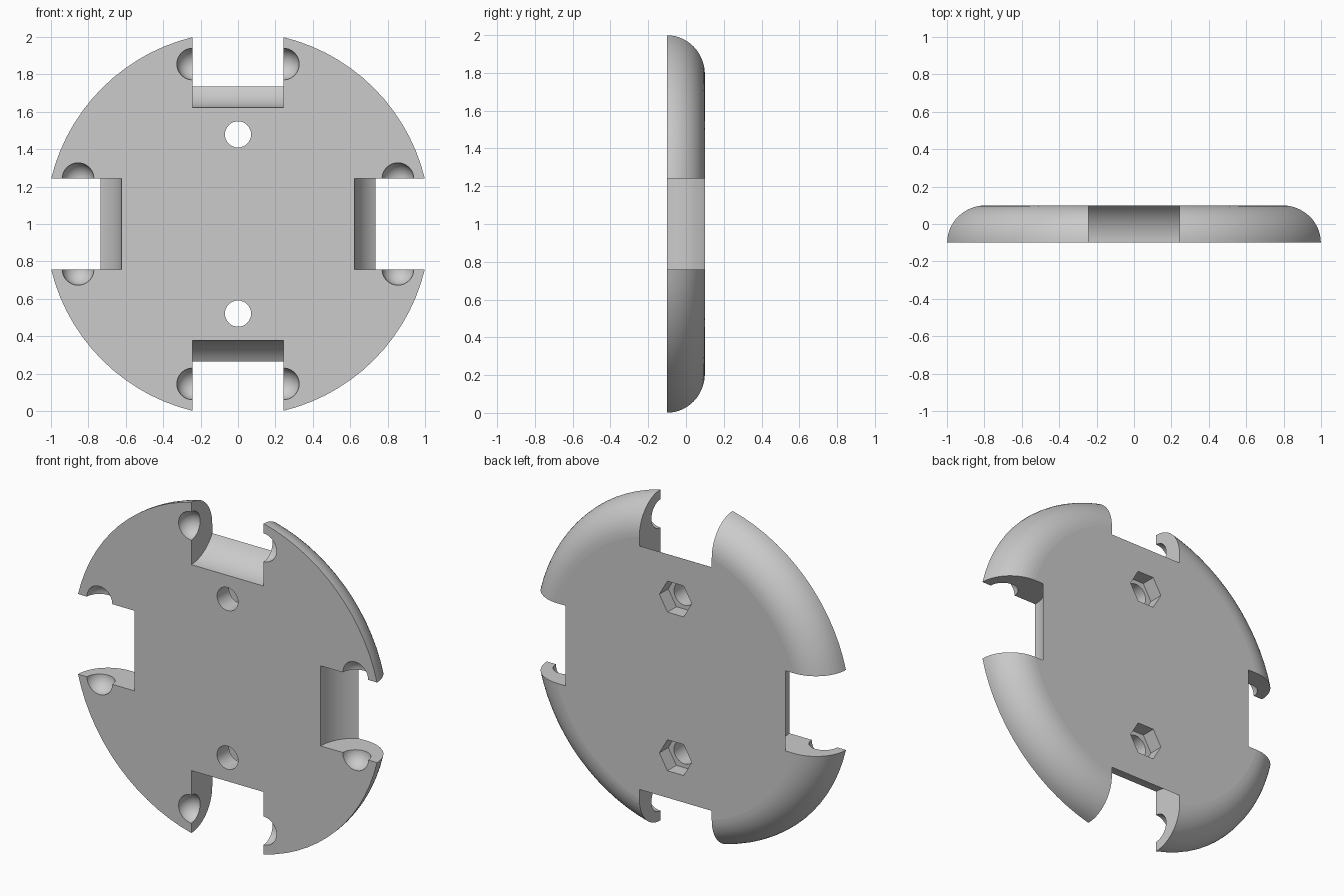
import bpy, bmesh, math
from mathutils import Matrix, Vector

if "Cube" in bpy.data.objects:
    bpy.data.objects.remove(bpy.data.objects["Cube"], do_unlink=True)

FRONT, BACK, MID = -0.1, 0.1, 1.0
RADIUS, FILLET = 1.028, 0.2
SLOT_HALF, AXLE, WHEEL = 0.242, 0.855, 0.233

grey = bpy.data.materials.new("light grey")
grey.use_nodes = True
colour = (0.6, 0.6, 0.6, 1)
grey.diffuse_color = colour
grey.node_tree.nodes["Principled BSDF"].inputs["Base Color"].default_value = colour


def finish(bm, name):
    bmesh.ops.recalc_face_normals(bm, faces=bm.faces)
    mesh = bpy.data.meshes.new(name)
    bm.to_mesh(mesh)
    bm.free()
    obj = bpy.data.objects.new(name, mesh)
    mesh.materials.append(grey)
    bpy.context.collection.objects.link(obj)
    return obj


def cut(target, cutter):
    mod = target.modifiers.new("cut", 'BOOLEAN')
    mod.operation, mod.solver, mod.object = 'DIFFERENCE', 'EXACT', cutter
    bpy.context.view_layer.objects.active = target
    bpy.ops.object.modifier_apply(modifier=mod.name)
    bpy.data.objects.remove(cutter, do_unlink=True)


def prism(name, sides, radius, y0, y1, z):
    bm = bmesh.new()
    place = Matrix.Translation((0, (y0 + y1) / 2, z)) @ Matrix.Rotation(math.pi / 2, 4, 'X')
    bmesh.ops.create_cone(bm, cap_ends=True, segments=sides, radius1=radius,
                          radius2=radius, depth=y1 - y0, matrix=place)
    return finish(bm, name)


# Disc: flat front, quarter-round rim towards the back
STEPS, SIDES = 14, 80
bm = bmesh.new()
rings = []
for i in range(STEPS + 1):
    a = math.pi / 2 * i / STEPS
    r = RADIUS - FILLET + FILLET * math.cos(a)
    y = FRONT + (BACK - FRONT) * math.sin(a)
    rings.append([bm.verts.new((r * math.cos(t), y, MID + r * math.sin(t)))
                  for t in (2 * math.pi * k / SIDES for k in range(SIDES))])
for low, high in zip(rings, rings[1:]):
    for k in range(SIDES):
        n = (k + 1) % SIDES
        bm.faces.new((low[k], low[n], high[n], high[k]))
bm.faces.new(rings[0])
bm.faces.new(rings[-1])
disc = finish(bm, "base_disc")

# Round axle sockets and wheel slots, repeated at each quarter turn
for quarter in range(4):
    turn = Matrix.Translation((0, 0, MID)) @ Matrix.Rotation(quarter * math.pi / 2, 4, 'Y')
    for side in (-1, 1):
        bm = bmesh.new()
        place = turn @ Matrix.Translation((AXLE, FRONT, side * SLOT_HALF))
        bmesh.ops.create_uvsphere(bm, u_segments=32, v_segments=18, radius=0.085,
                                  matrix=place @ Matrix.Rotation(0.06, 4, 'X'))
        cut(disc, finish(bm, "socket_cutter"))

    # Slot floor is an arc around the axle
    arc = []
    for i in range(15):
        a = math.radians(64) * i / 14
        arc.append((AXLE - WHEEL * math.cos(a), FRONT + WHEEL * math.sin(a)))
    outline = [(1.2, -0.2), (arc[0][0], -0.2)] + arc + [(arc[-1][0], 0.2), (1.2, 0.2)]
    bm = bmesh.new()
    face = bm.faces.new([bm.verts.new((x, y, -SLOT_HALF)) for x, y in outline])
    top = bmesh.ops.extrude_face_region(bm, geom=[face])["geom"]
    bmesh.ops.translate(bm, vec=Vector((0, 0, 2 * SLOT_HALF)),
                        verts=[g for g in top if isinstance(g, bmesh.types.BMVert)])
    bmesh.ops.transform(bm, matrix=turn, verts=bm.verts)
    cut(disc, finish(bm, "slot_cutter"))

# Bolt holes with hexagonal nut pockets at the back
for side in (-1, 1):
    z = MID + side * 0.479
    cut(disc, prism("bolt_cutter", 32, 0.07, -0.2, 0.2, z))
    bm_hex = prism("nut_cutter", 6, 0.108, 0.015, 0.2, z)
    # Corners point sideways
    points = [v.co for v in bm_hex.data.vertices]
    if max(p.x for p in points) < 0.1:
        spin = Matrix.Translation((0, 0, z)) @ Matrix.Rotation(math.pi / 6, 4, 'Y')
        bm_hex.data.transform(spin @ Matrix.Translation((0, 0, -z)))
    cut(disc, bm_hex)

# Smooth rim and hollows, flat front and back
bpy.ops.object.select_all(action='DESELECT')
disc.select_set(True)
bpy.context.view_layer.objects.active = disc
bpy.ops.object.shade_smooth_by_angle(angle=math.radians(30))
for p in disc.data.polygons:
    if abs(p.normal.y) > 0.9995:
        p.use_smooth = False
